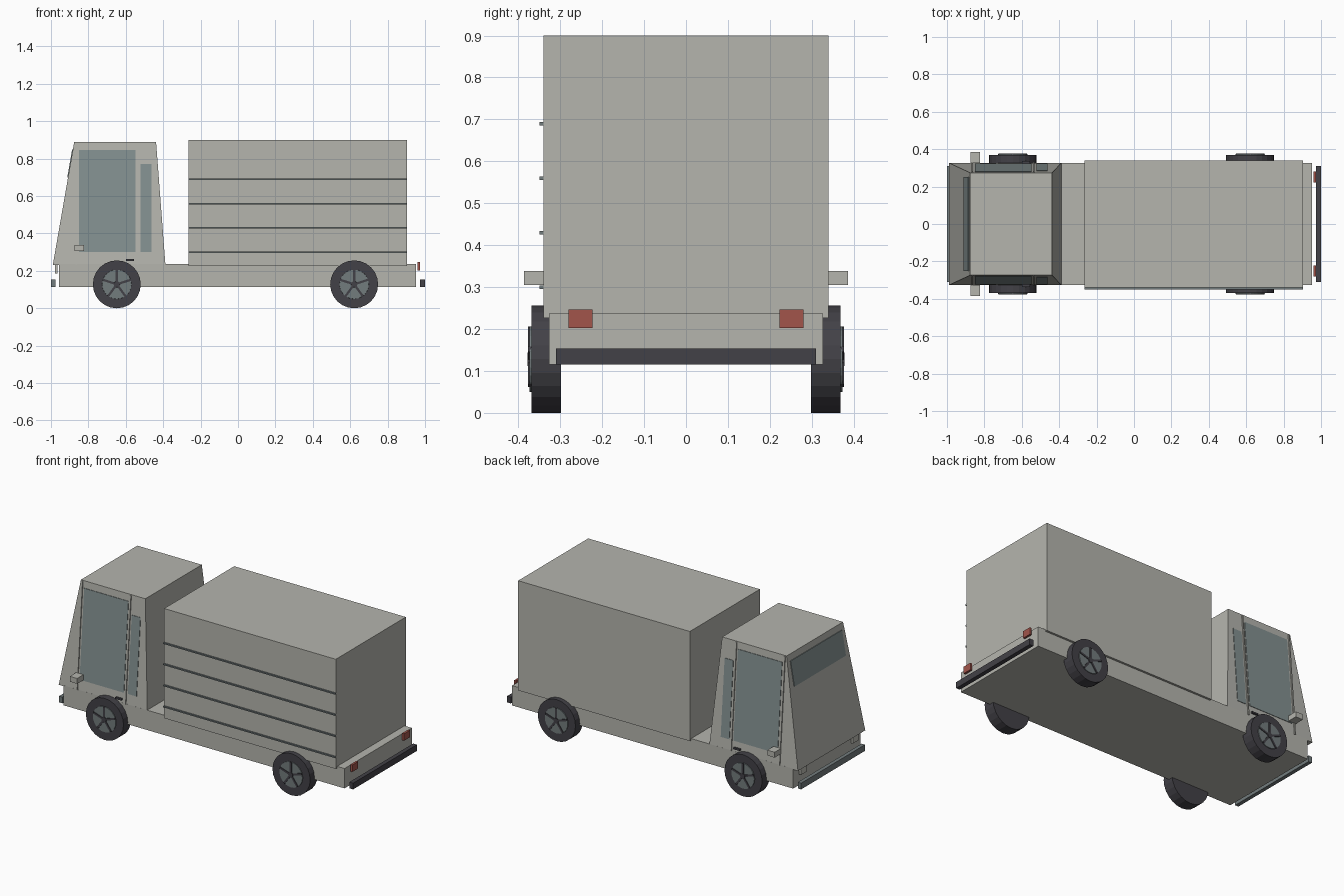
import bpy, bmesh, math
from mathutils import Matrix

if "Cube" in bpy.data.objects:
    bpy.data.objects.remove(bpy.data.objects["Cube"])


def material(name, rgb):
    m = bpy.data.materials.new(name)
    m.diffuse_color = (*rgb, 1)
    m.use_nodes = True
    m.node_tree.nodes["Principled BSDF"].inputs["Base Color"].default_value = m.diffuse_color
    return m


BODY = material("warm grey paint", (0.46, 0.46, 0.42))
GLASS = material("slate glass", (0.23, 0.28, 0.28))
RUBBER = material("dark rubber", (0.055, 0.053, 0.063))
METAL = material("grey metal", (0.17, 0.20, 0.205))
RED = material("red lamp", (0.36, 0.09, 0.07))
LAMP = material("pale lamp", (0.50, 0.50, 0.45))


def finish(bm, name, mat):
    bmesh.ops.recalc_face_normals(bm, faces=bm.faces)
    me = bpy.data.meshes.new(name)
    bm.to_mesh(me)
    bm.free()
    me.materials.append(mat)
    ob = bpy.data.objects.new(name, me)
    bpy.context.collection.objects.link(ob)
    return ob


def loft(name, mat, ring_a, ring_b):
    """Closed solid between two matching outlines."""
    bm = bmesh.new()
    a = [bm.verts.new(p) for p in ring_a]
    b = [bm.verts.new(p) for p in ring_b]
    n = len(a)
    bm.faces.new(a)
    bm.faces.new(b[::-1])
    for i in range(n):
        bm.faces.new((a[i], b[i], b[(i + 1) % n], a[(i + 1) % n]))
    return finish(bm, name, mat)


def rect(x0, x1, y0, y1, z):
    return [(x0, y0, z), (x1, y0, z), (x1, y1, z), (x0, y1, z)]


def box(name, mat, x0, x1, y0, y1, z0, z1):
    return loft(name, mat, rect(x0, x1, y0, y1, z0), rect(x0, x1, y0, y1, z1))


# chassis and cargo box
box("chassis", BODY, -0.957, 0.953, -0.327, 0.327, 0.115, 0.237)
box("cargo_box", BODY, -0.264, 0.903, -0.34, 0.34, 0.226, 0.90)
for i in range(4):
    z = 0.30 + 0.13 * i
    box("cargo_rib", METAL, -0.264, 0.903, -0.349, -0.339, z - 0.004, z + 0.004)

# tapered cab
ZB, ZT = 0.232, 0.888
loft("cab", BODY, rect(-0.99, -0.388, -0.327, 0.327, ZB),
     rect(-0.876, -0.438, -0.274, 0.274, ZT))


def cab_y(z):
    return 0.327 - 0.053 * (z - ZB) / (ZT - ZB)


def cab_x(z):
    return -0.99 + 0.114 * (z - ZB) / (ZT - ZB)


def side_plate(name, mat, s, x0, x1, z0, z1, t):
    """Thin plate lying on the sloping cab side s."""
    def ring(off):
        return [(x, s * (cab_y(z) + off), z)
                for x, z in ((x0, z0), (x1, z0), (x1, z1), (x0, z1))]
    loft(name, mat, ring(-0.002), ring(t))


for s in (-1, 1):
    side_plate("door_window", GLASS, s, -0.85, -0.549, 0.30, 0.845, 0.003)
    side_plate("rear_side_window", GLASS, s, -0.522, -0.463, 0.30, 0.77, 0.003)
    for x in (-0.865, -0.536):
        side_plate("door_seam", BODY, s, x - 0.004, x + 0.004, 0.235, 0.884, 0.006)
    side_plate("door_handle", RUBBER, s, -0.60, -0.557, 0.254, 0.264, 0.012)
    # mirrors and lamps
    y0, y1 = sorted((s * 0.325, s * 0.386))
    box("mirror", BODY, -0.873, -0.823, y0, y1, 0.305, 0.338)
    y0, y1 = sorted((s * 0.223, s * 0.280))
    box("tail_lamp", RED, 0.960, 0.973, y0, y1, 0.203, 0.246)
    box("headlamp", LAMP, -0.979, -0.966, y0, y1, 0.187, 0.232)


# windshield plate on the sloping front
def shield(off):
    return [(cab_x(z) + off, y, z)
            for y, z in ((-0.25, 0.70), (0.25, 0.70), (0.25, 0.85), (-0.25, 0.85))]


loft("windshield", GLASS, shield(0.002), shield(-0.004))

# bumpers
box("front_bumper", METAL, -1.0, -0.977, -0.31, 0.31, 0.115, 0.153)
box("rear_bumper", RUBBER, 0.974, 1.0, -0.31, 0.31, 0.115, 0.153)


def disc(name, mat, x, z, y0, y1, r0, r1, sides=24):
    """Drum along y, radius r0 at y0 and r1 at y1."""
    def ring(y, r):
        return [(x + r * math.sin(2 * math.pi * i / sides), y,
                 z + r * math.cos(2 * math.pi * i / sides)) for i in range(sides)]
    return loft(name, mat, ring(y0, r0), ring(y1, r1))


# wheels with five spokes
for wx in (-0.648, 0.621):
    for s in (-1, 1):
        wz = 0.128
        disc("tyre", RUBBER, wx, wz, s * 0.298, s * 0.369, 0.128, 0.128)
        disc("wheel_disc", METAL, wx, wz, s * 0.36, s * 0.373, 0.08, 0.078)
        disc("wheel_hub", RUBBER, wx, wz, s * 0.365, s * 0.378, 0.018, 0.016, 12)
        for k in range(5):
            y0, y1 = sorted((s * 0.365, s * 0.3765))
            sp = box("wheel_spoke", RUBBER, -0.006, 0.006, y0, y1, 0.01, 0.078)
            sp.data.transform(Matrix.Translation((wx, 0, wz)) @
                              Matrix.Rotation(2 * math.pi * k / 5, 4, 'Y'))
